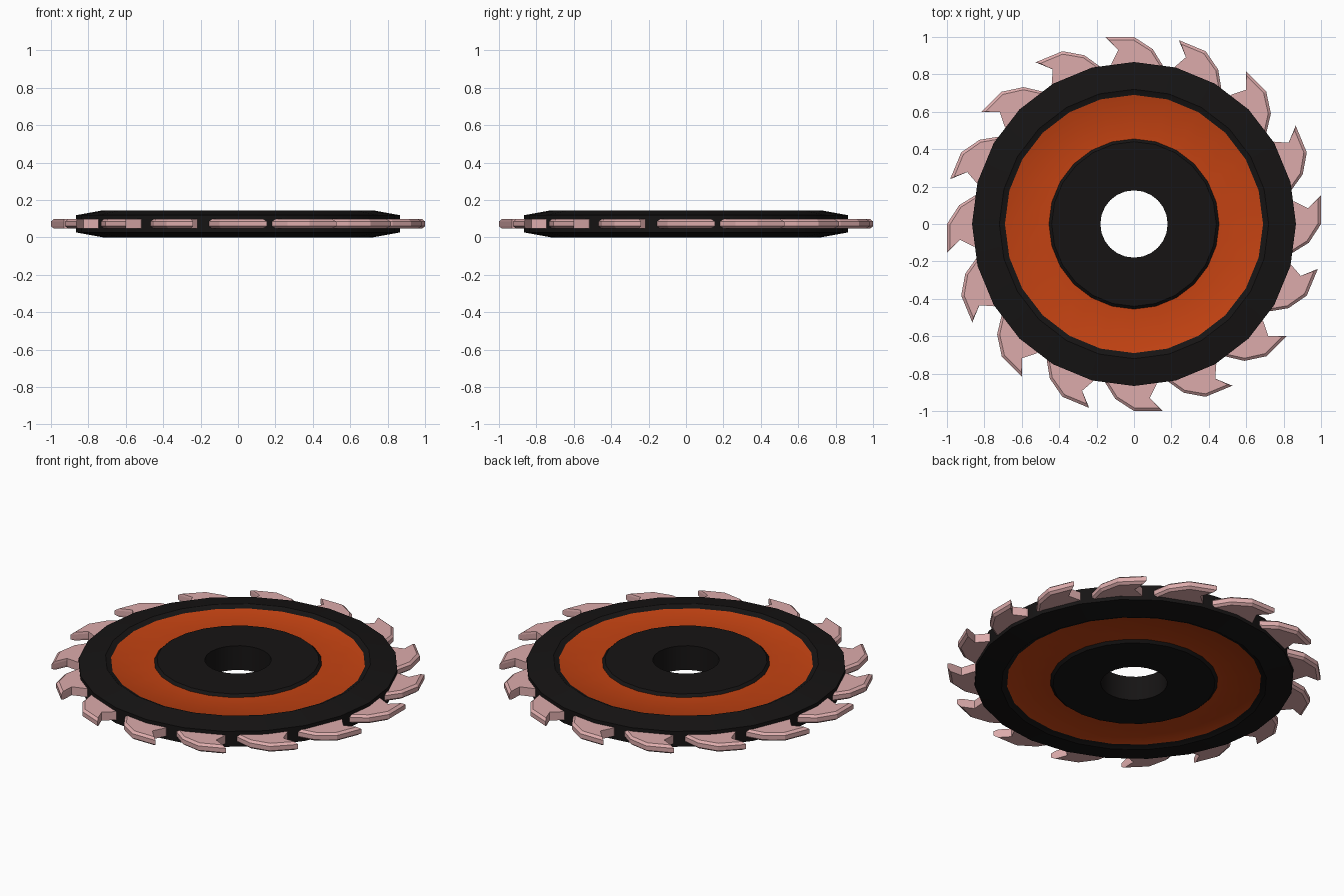
import bpy, bmesh
from math import sin, cos, pi, radians

if "Cube" in bpy.data.objects:
    bpy.data.objects.remove(bpy.data.objects["Cube"])

MID = 0.0725      # middle height of the blade
SIDES = 24
TEETH = 16


def material(name, rgb):
    m = bpy.data.materials.new(name)
    m.diffuse_color = (*rgb, 1)
    m.use_nodes = True
    m.node_tree.nodes["Principled BSDF"].inputs["Base Color"].default_value = m.diffuse_color
    return m


def finish(name, bm, mats, smooth=None):
    bmesh.ops.recalc_face_normals(bm, faces=bm.faces)
    me = bpy.data.meshes.new(name)
    bm.to_mesh(me)
    bm.free()
    for m in mats:
        me.materials.append(m)
    if smooth:
        for p in me.polygons:
            p.use_smooth = True
        me.set_sharp_from_angle(angle=radians(smooth))
    ob = bpy.data.objects.new(name, me)
    bpy.context.collection.objects.link(ob)
    return ob


black = material("black", (0.008, 0.007, 0.007))
orange = material("orange", (0.55, 0.055, 0.006))
pink = material("pink", (0.72, 0.41, 0.41))

# Disc: half profile (radius, height above middle), mirrored to the underside
half = [(0.18, 0.0725), (0.44, 0.0725), (0.455, 0.058), (0.69, 0.058),
        (0.72, 0.0725), (0.866, 0.046)]
profile = half + [(r, -h) for r, h in reversed(half)]
bm = bmesh.new()
rings = [[bm.verts.new((r * cos(2 * pi * i / SIDES), r * sin(2 * pi * i / SIDES), MID + h))
          for i in range(SIDES)] for r, h in profile]
n = len(profile)
for k in range(n):
    a, b = rings[k], rings[(k + 1) % n]
    for i in range(SIDES):
        j = (i + 1) % SIDES
        f = bm.faces.new((a[i], a[j], b[j], b[i]))
        f.material_index = 1 if k in (2, n - 4) else 0   # painted ring, both sides
finish("blade_disc", bm, [black, orange], 30)

# Teeth: hooked outline with a chamfered outer edge, roots buried in the disc
outline = [(-0.155, 1.0), (0.0, 1.0), (0.10, 0.935), (0.165, 0.83),
           (-0.125, 0.83), (-0.12, 0.86), (-0.085, 0.93)]
inset = [(-0.135, 0.985), (-0.005, 0.985), (0.09, 0.925), (0.15, 0.83)] + outline[4:]
layers = [(inset, 0.025), (outline, 0.013), (outline, -0.013), (inset, -0.025)]
for t in range(TEETH):
    ang = 2 * pi * t / TEETH
    c, s = cos(ang), sin(ang)
    bm = bmesh.new()
    loops = [[bm.verts.new((x * c - y * s, x * s + y * c, MID + h)) for x, y in pts]
             for pts, h in layers]
    m = len(outline)
    for a, b in zip(loops, loops[1:]):
        for i in range(m):
            j = (i + 1) % m
            bm.faces.new((a[i], a[j], b[j], b[i]))
    bm.faces.new(loops[0])
    bm.faces.new(loops[-1])
    finish(f"tooth_{t + 1:02d}", bm, [pink])
